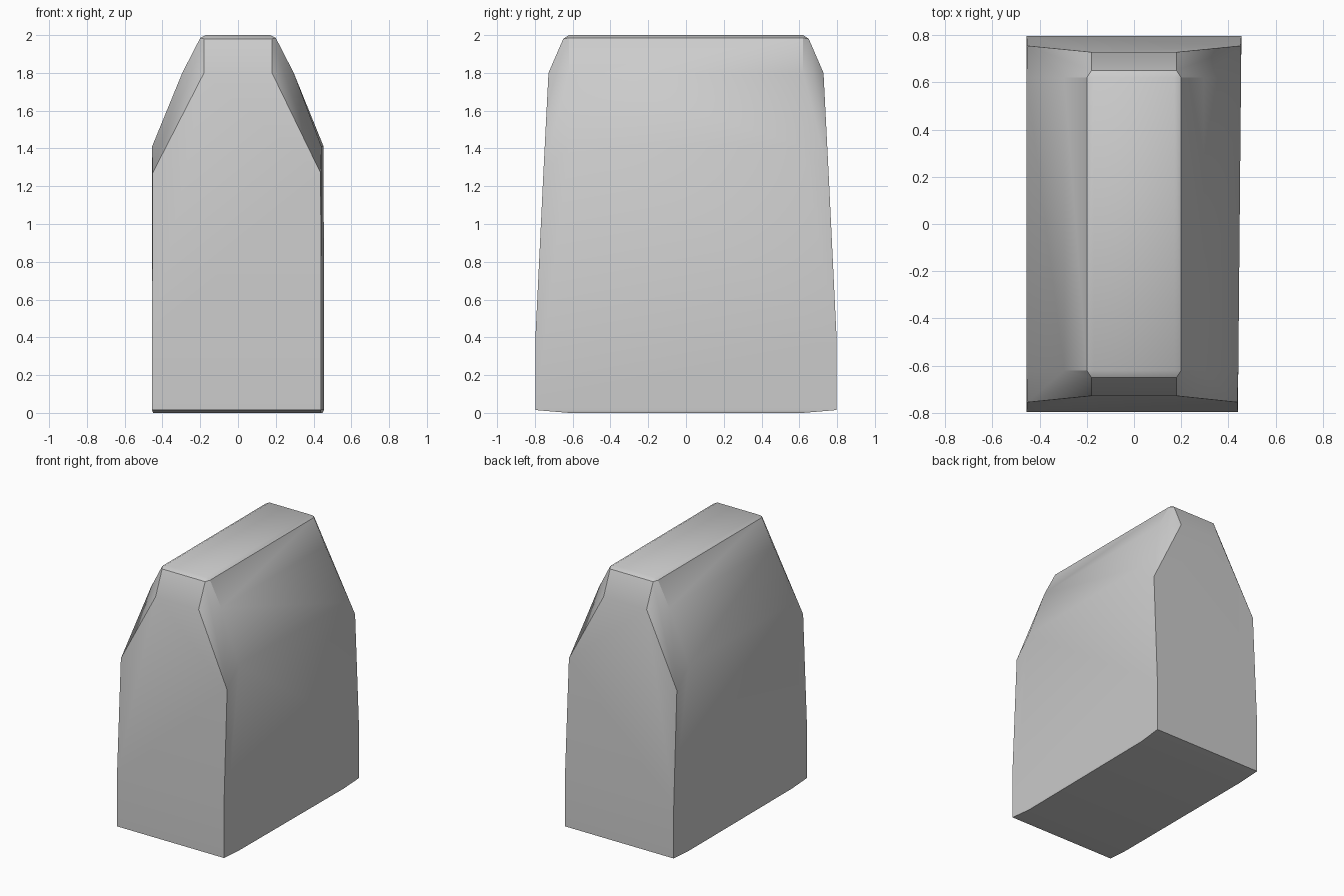
import bpy
import bmesh
import math

old = bpy.data.objects.get("Cube")
if old:
    bpy.data.objects.remove(old, do_unlink=True)

# One plain grey material
grey = bpy.data.materials.new("light_grey")
grey.use_nodes = True
colour = (0.6, 0.6, 0.6, 1.0)
grey.diffuse_color = colour
grey.node_tree.nodes["Principled BSDF"].inputs["Base Color"].default_value = colour

# Corner points of one quarter of the block, from the base to the roof
quarter = [
    (0.45, 0.62, 0.0),
    (0.455, 0.797, 0.015),
    (0.455, 0.797, 0.40),
    (0.452, 0.755, 1.27),    # lower tip of the corner chamfer
    (0.455, 0.62, 1.41),     # shoulder
    (0.295, 0.62, 1.80),     # side edge of the chamfer
    (0.18, 0.728, 1.80),     # end edge of the chamfer
    (0.18, 0.65, 1.98),
    (0.20, 0.62, 1.985),
    (0.17, 0.62, 2.0),
]


def skew(x, y):
    """The left wall leans inward slightly towards the front."""
    return x - 0.015 * (0.8 - y) / 1.6 if x > 0.4 else x


# Mirror the points to all four corners and wrap them in a faceted skin
bm = bmesh.new()
for sx in (-1, 1):
    for sy in (-1, 1):
        for x, y, z in quarter:
            bm.verts.new((skew(sx * x, sy * y), sy * y, z))
hull = bmesh.ops.convex_hull(bm, input=bm.verts[:])
loose = {v for v in hull["geom_interior"] + hull["geom_unused"]
         if isinstance(v, bmesh.types.BMVert) and v.is_valid}
bmesh.ops.delete(bm, geom=list(loose), context="VERTS")
bmesh.ops.dissolve_limit(bm, angle_limit=math.radians(1.0),
                         verts=bm.verts[:], edges=bm.edges[:])
bmesh.ops.recalc_face_normals(bm, faces=bm.faces[:])

mesh = bpy.data.meshes.new("tapered_block")
bm.to_mesh(mesh)
bm.free()
mesh.materials.append(grey)
block = bpy.data.objects.new("tapered_block", mesh)
bpy.context.collection.objects.link(block)

# Soft shading over the shallow folds, crisp chamfer edges
bpy.ops.object.select_all(action="DESELECT")
block.select_set(True)
bpy.context.view_layer.objects.active = block
bpy.ops.object.shade_smooth_by_angle(angle=math.radians(30))
